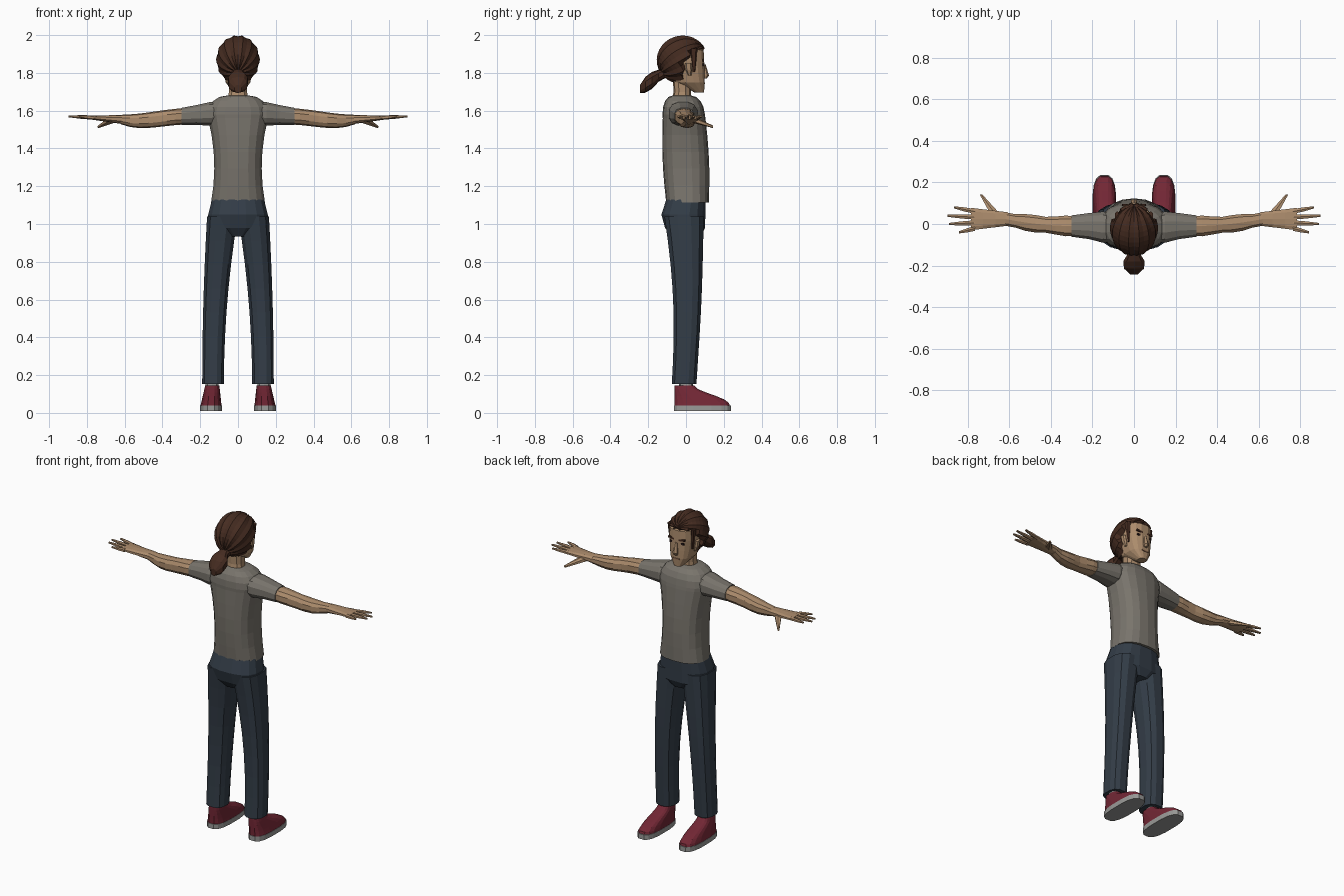
import bpy, bmesh
from math import sin, cos, pi, tau, atan2, copysign
from mathutils import Vector, Matrix

cube = bpy.data.objects.get("Cube")
if cube:
    bpy.data.objects.remove(cube, do_unlink=True)


def material(name, red, green, blue):
    mat = bpy.data.materials.new(name)
    mat.use_nodes = True
    colour = (red, green, blue, 1)
    mat.diffuse_color = colour
    mat.node_tree.nodes["Principled BSDF"].inputs["Base Color"].default_value = colour
    return mat


skin = material("skin", .41, .26, .15)
lip = material("lip", .27, .14, .08)
brown = material("brown_hair", .06, .025, .015)
dark = material("dark_eye", .02, .01, .01)
grey_cloth = material("grey_shirt", .19, .175, .15)
denim = material("dark_denim", .033, .046, .063)
red_cloth = material("red_shoe", .17, .02, .035)
rubber = material("grey_rubber", .32, .32, .31)


def finish(name, bm, mat):
    bmesh.ops.recalc_face_normals(bm, faces=bm.faces)
    mesh = bpy.data.meshes.new(name)
    bm.to_mesh(mesh)
    bm.free()
    mesh.materials.append(mat)
    bpy.context.collection.objects.link(bpy.data.objects.new(name, mesh))


def loft(name, mat, rings, axis="z", sides=12, power=.8, mirror=1):
    """Skin rounded rings (along, centre_a, centre_b, radius_a, radius_b)."""
    bm = bmesh.new()
    rows = []
    for along, centre_a, centre_b, radius_a, radius_b in rings:
        row = []
        for i in range(sides):
            angle = tau * (i + .5) / sides
            c, s = cos(angle), sin(angle)
            a = centre_a + radius_a * copysign(abs(c) ** power, c)
            b = centre_b + radius_b * copysign(abs(s) ** power, s)
            x, y, z = {"x": (along, a, b), "y": (a, along, b), "z": (a, b, along)}[axis]
            row.append(bm.verts.new((x * mirror, y, z)))
        rows.append(row)
    for low, high in zip(rows, rows[1:]):
        for i in range(sides):
            j = (i + 1) % sides
            bm.faces.new((low[i], low[j], high[j], high[i]))
    bm.faces.new(rows[0])
    bm.faces.new(rows[-1])
    finish(name, bm, mat)


def plate(name, mat, centre, size, roll=0):
    bm = bmesh.new()
    bmesh.ops.create_cube(bm, size=1)
    bm.transform(Matrix.Translation(centre) @ Matrix.Rotation(roll, 4, "Y")
                 @ Matrix.Diagonal((*size, 1)))
    finish(name, bm, mat)


def steps(count):
    return [i / count for i in range(count + 1)]


def mix(start, end, u):
    return start + (end - start) * u


# Shirt: a waisted column, closed by a rounded shoulder cap
def shirt_column(u):
    z = mix(1.115, 1.56, u)
    return z, 0, mix(.008, -.01, u), .127 + (z - 1.3) ** 2 / 2, .113 + .01 * sin(pi * u)


def shoulder_cap(u):
    rise, spread = sin(u * pi / 2), cos(u * pi / 2)
    return 1.58 + rise / 10, 0, mix(-.012, -.022, u), .06 + .105 * spread, .05 + .062 * spread


loft("shirt_body", grey_cloth,
     [shirt_column(u) for u in steps(5)] + [shoulder_cap(u) for u in steps(4)], sides=18)

# Trouser hips
loft("trouser_hips", denim, [
    (1.13, 0, 0, .14, .106), (1.05, 0, -.014, .16, .118),
    (.98, 0, -.005, .162, .108), (.935, 0, 0, .07, .08)], sides=16)

# Neck, head and central face features
loft("neck", skin, [(1.64, 0, -.025, .06, .05), (1.7, 0, -.02, .05, .046),
                    (1.78, 0, -.02, .05, .05)], sides=10)
loft("head", skin, [
    (1.697, 0, .07, .027, .026), (1.75, 0, .02, .066, .08), (1.8, 0, 0, .076, .1),
    (1.86, 0, -.01, .084, .108), (1.92, 0, -.015, .084, .11),
    (1.95, 0, -.03, .06, .07)], sides=16, power=.75)
loft("nose", skin, [(1.77, 0, .097, .012, .012), (1.785, 0, .1, .017, .022),
                    (1.845, 0, .092, .009, .012)], sides=6)
plate("mouth", lip, (0, .097, 1.746), (.044, .009, .008))

# Swept-back hair: ridged shell whose strands meet at the ponytail
strand_count = 28
bm = bmesh.new()
bmesh.ops.create_uvsphere(bm, u_segments=strand_count, v_segments=16, radius=1)
sweep = Vector((0, 0, 1)).rotation_difference(Vector((0, -.8, -.5)))
crown = Vector((0, -.02, 1.87))
for vert in bm.verts:
    strand = round(atan2(vert.co.y, vert.co.x) / tau * strand_count)
    ridge = .95 if strand % 2 else 1
    offset = (sweep @ vert.co) * Vector((.116, .136, .13)).length / Vector((.116, .136, .13)).length
    offset = Vector((offset.x * .116, offset.y * .136, offset.z * .13)) * ridge
    point = crown + offset
    over_face = point.y > .035 and point.z < 1.925
    over_ear = point.y > -.005 and point.z < 1.86
    # tuck the shell under the skin around the face and ears
    vert.co = crown + offset * (.68 if over_face or over_ear else 1)
finish("hair", bm, brown)
loft("ponytail", brown, [
    (-.11, 0, 1.805, .035, .032), (-.145, 0, 1.785, .032, .032),
    (-.18, 0, 1.76, .054, .045), (-.215, 0, 1.737, .05, .042),
    (-.243, 0, 1.715, .018, .022)], axis="y", sides=10)


# Rules for the limbs, each running from u = 0 to u = 1
def arm_ring(u):
    muscle = .004 * cos(2 * tau * (u - .65))
    return (mix(.28, .62, u), mix(-.01, .024, u ** 2), 1.57 - .024 * sin(.75 * pi * u ** 1.5),
            mix(.05, .035, u) + muscle, mix(.043, .025, u ** 4))


def leg_ring(u):
    flare = u ** 2
    return (mix(.152, 1.04, u), .132 - .05 * flare, -.01 + .017 * sin(pi * u),
            .059 + .025 * flare, .067 + .04 * flare)


def shoe_ring(u):
    heel, toe = -.062, .14 + .095 * cos(pi * u ** 1.2)
    return mix(.035, .145, u), mix(.143, .136, u), (toe + heel) / 2, mix(.057, .038, u), (toe - heel) / 2


# Paired parts
for label, sign in (("left", 1), ("right", -1)):
    def pair(name, mat, rings, **options):
        loft(label + "_" + name, mat, rings, mirror=sign, **options)

    # Face details
    pair("ear", skin, [(1.785, .076, .02, .008, .008), (1.815, .085, .015, .011, .018),
                       (1.85, .088, .012, .011, .018)], sides=6)
    pair("sideburn", brown, [(1.805, .075, .042, .005, .006),
                             (1.93, .08, .04, .012, .022)], sides=6)
    plate(label + "_eyebrow", brown, (sign * .036, .092, 1.866), (.042, .009, .011), sign * -.12)
    plate(label + "_eye", dark, (sign * .035, .09, 1.843), (.028, .009, .012))

    # Sleeve, arm and palm
    pair("sleeve", grey_cloth, [
        (.07, -.022, 1.59, .07, .06), (.15, -.015, 1.583, .077, .064),
        (.22, -.01, 1.577, .064, .054), (.3, -.01, 1.57, .053, .046)], axis="x")
    pair("arm", skin, [arm_ring(u) for u in steps(7)], axis="x", sides=10)
    pair("palm", skin, [
        (mix(.61, .785, u), .024, mix(1.553, 1.564, u), mix(.034, .056, u), mix(.024, .01, u))
        for u in steps(3)], axis="x", sides=10)

    # Fingers fan out from the palm
    for i, finger in enumerate(("index", "middle", "ring", "little")):
        tip = .9 - .02 * (i - 1.3) ** 2
        root_y, tip_y = .06 - .027 * i, .08 - .04 * i
        pair(finger + "_finger", skin, [
            (mix(.765, tip, u), mix(root_y, tip_y, u), mix(1.563, 1.57, u),
             mix(.013, .006, u ** 2), mix(.011, .005, u ** 2))
            for u in steps(2)], axis="x", sides=6)
    pair("thumb", skin, [(.03, .655, 1.555, .03, .018), (.142, .737, 1.515, .007, .007)],
         axis="y", sides=6)

    # Trouser leg, sock and shoe
    pair("trouser_leg", denim, [leg_ring(u) for u in steps(7)])
    pair("sock", rubber, [(z, .137, 0, .036, .036) for z in (.1, .18)], sides=10)
    pair("shoe_upper", red_cloth, [shoe_ring(u) for u in steps(6)], sides=16, power=.7)
    pair("shoe_sole", rubber, [(z, .143, .087, .058, .152) for z in (.01, .04)],
         sides=16, power=.7)
